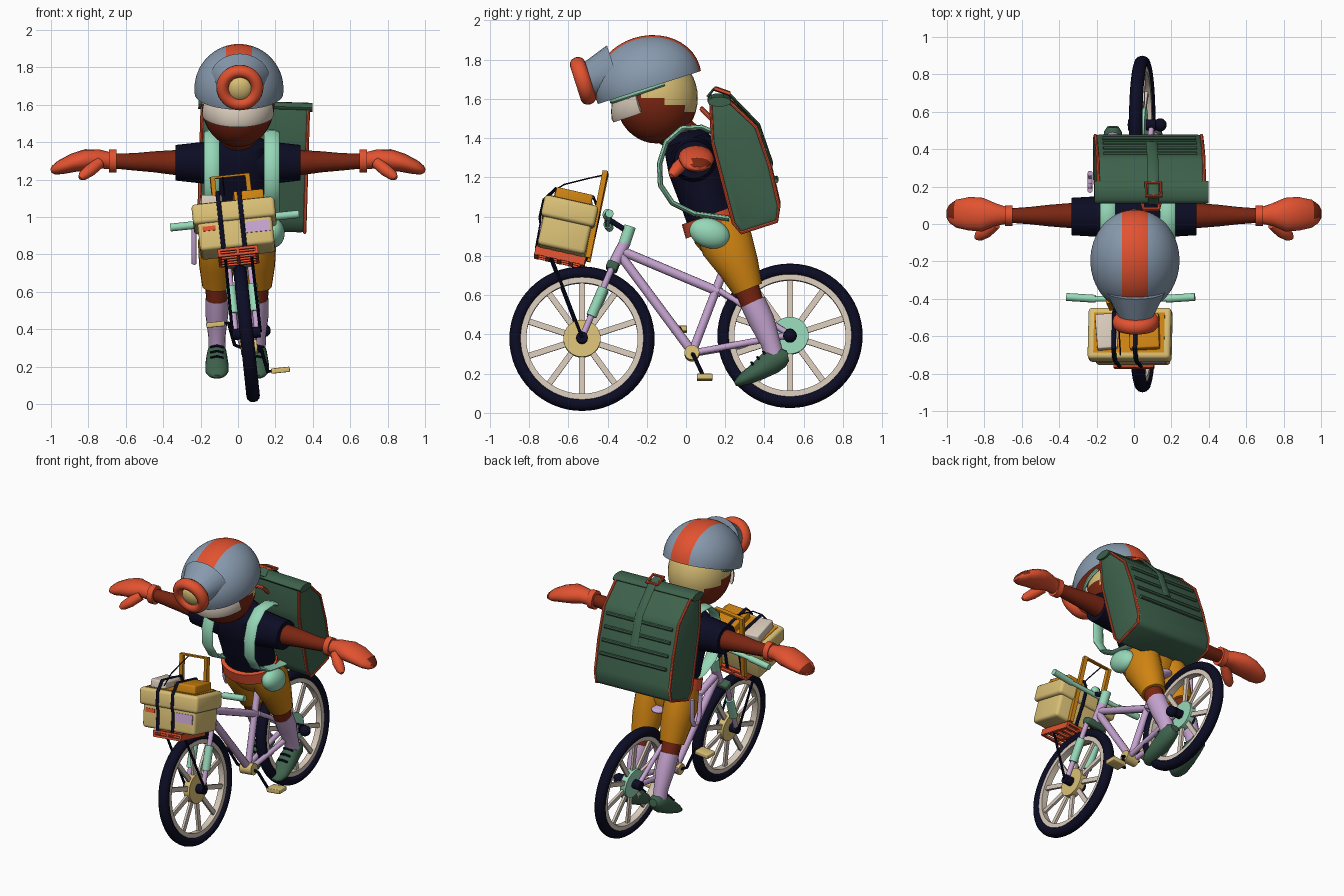
import bpy, bmesh, math
from mathutils import Vector, Matrix, Euler

def lin(c):
    return tuple((v / 255 / 12.92) if v < 10 else ((v / 255 + 0.055) / 1.055) ** 2.4 for v in c) + (1,)

MATS = {}
for n, c in dict(navy=(12, 12, 36), coral=(226, 82, 48), brown=(122, 38, 18), green=(62, 98, 76),
                 mint=(150, 216, 184), lilac=(198, 164, 208), ochre=(208, 132, 18), sand=(218, 192, 118),
                 cream=(216, 202, 186), steel=(136, 154, 174)).items():
    MATS[n] = bpy.data.materials.new(n)
    MATS[n].diffuse_color = lin(c)

frame = Matrix.Identity(4)   # current placement of parts

def add(name, bm, mat, m=Matrix.Identity(4), bevel=0, mat2=None, rule=None):
    bmesh.ops.transform(bm, matrix=frame @ m, verts=bm.verts)
    bmesh.ops.recalc_face_normals(bm, faces=bm.faces)
    if bevel:
        bmesh.ops.bevel(bm, geom=bm.edges[:], offset=bevel, segments=3, profile=0.5, affect='EDGES')
    me = bpy.data.meshes.new(name)
    me.materials.append(MATS[mat])
    if mat2:
        me.materials.append(MATS[mat2])
        for f in bm.faces:
            f.material_index = int(rule(f.calc_center_median()))
    bm.to_mesh(me)
    bm.free()
    ob = bpy.data.objects.new(name, me)
    bpy.context.collection.objects.link(ob)
    return ob

def place(loc, rot=(0, 0, 0), scale=(1, 1, 1)):
    return Matrix.LocRotScale(Vector(loc), Euler(rot), Vector(scale))

def ball(name, loc, scale, mat, rot=(0, 0, 0), **kw):
    bm = bmesh.new()
    bmesh.ops.create_uvsphere(bm, u_segments=32, v_segments=20, radius=1)
    return add(name, bm, mat, place(loc, rot, scale), **kw)

def box(name, loc, size, mat, rot=(0, 0, 0), bevel=0):
    bm = bmesh.new()
    bmesh.ops.create_cube(bm, size=1)
    return add(name, bm, mat, place(loc, rot, size), bevel)

def loft(name, rings, mat, ref=(1, 0, 0), n=16, closed=False, **kw):
    """Elliptic rings (x, y, z, half width along ref, half depth) joined into a body."""
    bm, ref, loops = bmesh.new(), Vector(ref), []
    P = [Vector(r[:3]) for r in rings]
    k = len(P)
    for i, r in enumerate(rings):
        if closed:
            t = P[(i + 1) % k] - P[i - 1]
        else:
            t = P[min(i + 1, k - 1)] - P[max(i - 1, 0)]
        t.normalize()
        s = (ref - t * ref.dot(t)).normalized()
        d = t.cross(s)
        off = math.pi / n if n == 4 else 0
        loops.append([bm.verts.new(P[i] + s * r[3] * math.cos(2 * math.pi * j / n + off)
                                   + d * r[4] * math.sin(2 * math.pi * j / n + off)) for j in range(n)])
    for i in range(k if closed else k - 1):
        a, b = loops[i], loops[(i + 1) % k]
        for j in range(n):
            bm.faces.new((a[j], a[(j + 1) % n], b[(j + 1) % n], b[j]))
    if not closed:
        bm.faces.new(loops[0])
        bm.faces.new(loops[-1])
    return add(name, bm, mat, **kw)

def rod(name, pts, r, mat, ref=(1, 0.01, 0.02), n=12, **kw):
    return loft(name, [(*p, r, r) for p in pts], mat, ref, n, **kw)

def hoop(name, loc, r, w, h, mat, axis='X', rot=(0, 0, 0), n=48, m=12):
    """Ring of radius r around an axis; w is half width along it, h half thickness."""
    pts = []
    for i in range(n):
        c, s = r * math.cos(2 * math.pi * i / n), r * math.sin(2 * math.pi * i / n)
        pts.append((0, c, s, w, h) if axis == 'X' else (c, 0, s, w, h))
    return loft(name, pts, mat, (1, 0, 0) if axis == 'X' else (0, 1, 0), m, True, m=place(loc, rot))

# ---------------- bicycle, leaning to one side ----------------
frame = Matrix.Translation((0.085, 0, 0.005)) @ Matrix.Rotation(-0.105, 4, 'Y')
for part, y, z, hub in (("front", -0.53, 0.375, "sand"), ("rear", 0.53, 0.39, "mint")):
    hoop(part + "_tyre", (0, y, z), 0.338, 0.036, 0.032, "navy", n=64)
    hoop(part + "_rim", (0, y, z), 0.305, 0.03, 0.03, "cream", n=64, m=4)
    for i in range(10):
        a = i * math.pi / 5
        box(part + "_spoke", (0, y - 0.17 * math.sin(a), z + 0.17 * math.cos(a)), (0.016, 0.03, 0.25), "cream", (a, 0, 0))
    rod(part + "_hub", [(-0.022, y, z), (0.022, y, z)], 0.095, hub, (0, 1, 0), 32)
    rod(part + "_axle", [(-0.075, y, z), (0.075, y, z)], 0.03, "navy", (0, 1, 0))
ball("derailleur", (0.095, 0.53, 0.38), (0.035, 0.035, 0.035), "navy")
rod("top_tube", [(0, -0.34, 0.83), (0, 0.18, 0.61)], 0.024, "lilac")
rod("down_tube", [(0, -0.34, 0.81), (0, 0.03, 0.31)], 0.024, "lilac")
rod("seat_tube", [(0, 0.03, 0.3), (0, 0.22, 0.8)], 0.022, "lilac")
ball("saddle", (0, 0.23, 0.82), (0.06, 0.12, 0.025), "lilac")
rod("head_tube", [(0, -0.365, 0.76), (0, -0.31, 0.87)], 0.03, "lilac")
rod("stem_base", [(0, -0.315, 0.86), (0, -0.285, 0.95)], 0.03, "mint")
rod("stem", [(0, -0.29, 0.92), (0, -0.4, 0.99)], 0.014, "navy")
rod("handlebar", [(-0.2, -0.4, 0.98), (0.2, -0.4, 0.98)], 0.015, "mint", (0, 1, 0))
ball("bell", (0, -0.4, 1.01), (0.03, 0.025, 0.03), "mint")
box("fork_crown", (0, -0.375, 0.745), (0.15, 0.06, 0.045), "green", (-0.4, 0, 0), 0.012)
for s in (-1, 1):
    rod("grip", [(s * 0.19, -0.4, 0.98), (s * 0.345, -0.39, 0.98)], 0.021, "mint", (0, 1, 0))
    rod("fork_leg", [(s * 0.058, -0.37, 0.75), (s * 0.058, -0.53, 0.375)], 0.016, "lilac")
    rod("fork_sleeve", [(s * 0.058, -0.42, 0.63), (s * 0.058, -0.482, 0.485)], 0.027, "mint")
    rod("chain_stay", [(s * 0.02, 0.03, 0.3), (s * 0.052, 0.53, 0.39)], 0.017, "lilac")
    rod("seat_stay", [(s * 0.02, 0.17, 0.62), (s * 0.052, 0.53, 0.39)], 0.015, "lilac")
    rod("rack_strut", [(s * 0.07, -0.70, 0.82), (s * 0.075, -0.53, 0.375)], 0.008, "navy", n=8)
    rod("crank", [(s * 0.03, 0.03, 0.3), (s * 0.07, 0.03 + s * 0.01, 0.3 - s * 0.02), (s * 0.09, 0.03 + s * 0.065, 0.3 - s * 0.14),
                  (s * 0.17, 0.03 + s * 0.065, 0.3 - s * 0.14)], 0.01, "navy", n=8, ref=(0.3, 1, 0.4))
    box("pedal", (s * 0.16, 0.03 + s * 0.065, 0.3 - s * 0.14), (0.1, 0.08, 0.028), "sand", bevel=0.005)
rod("chainring", [(-0.04, 0.03, 0.3), (0.05, 0.03, 0.3)], 0.038, "sand", (0, 1, 0), 20)

# ---------------- front box, tray, frame and cargo ----------------
base = frame
rod("carry_frame", [(-0.095, -0.5, 0.78), (-0.095, -0.41, 1.22), (0.095, -0.41, 1.22), (0.095, -0.5, 0.78)],
    0.019, "ochre", (0, 1, 0.2), 4)
rod("carry_cable", [(-0.04, -0.7, 1.12), (-0.04, -0.62, 1.17), (-0.04, -0.5, 1.2), (-0.04, -0.41, 1.22)], 0.004, "navy", n=6)
frame = base @ place((0, -0.605, 0.955), (-0.22, 0, 0))
box("cargo_body", (0, 0, -0.03), (0.40, 0.25, 0.23), "sand", bevel=0.02)
box("cargo_rim", (0, 0, 0.055), (0.445, 0.28, 0.11), "sand", bevel=0.02)
box("cargo_inside", (0, 0, 0.111), (0.38, 0.22, 0.006), "ochre")
box("paper_parcel", (-0.12, 0.0, 0.13), (0.11, 0.19, 0.06), "cream", (0, 0.1, 0.1), 0.008)
box("ochre_parcel", (0.085, 0.0, 0.13), (0.16, 0.19, 0.07), "ochre", (0, 0, 0.05), 0.008)
box("lilac_label", (0.12, -0.126, -0.045), (0.13, 0.008, 0.06), "lilac")
box("coral_label", (-0.14, -0.126, -0.03), (0.07, 0.008, 0.025), "coral")
for x in (-0.075, 0.04):
    loft("cargo_strap", [(x, -0.13, -0.15), (x, -0.135, -0.02), (x, -0.147, 0.01), (x, -0.147, 0.1), (x, -0.1, 0.17), (x, 0.1, 0.17),
                         (x, 0.147, 0.1), (x, 0.147, 0), (x, 0.13, -0.15)] and
         [(x, y, z, 0.012, 0.005) for y, z in ((-0.13, -0.15), (-0.135, -0.02), (-0.147, 0.01), (-0.147, 0.1), (-0.1, 0.17),
                                              (0.1, 0.17), (0.147, 0.1), (0.147, 0), (0.13, -0.15))], "navy", n=8)
for z in (-0.155, -0.185):
    for i in range(5):
        box("tray_slat", (0, -0.12 + i * 0.06, z), (0.21, 0.022, 0.014), "coral")
for x in (-0.1, 0, 0.1):
    box("tray_rail", (x, 0, -0.17), (0.016, 0.26, 0.04), "coral")
frame = Matrix.Identity(4)

# ---------------- head, helmet, lamp and goggles ----------------
ball("head", (0, -0.15, 1.605), (0.195, 0.21, 0.232), "sand", mat2="brown",
     rule=lambda c: c.z + 0.4 * c.y + 0.012 * math.sin(c.y * 50) < 1.545)
loft("neck", [(0, -0.1, 1.47, 0.1, 0.1), (0, 0.04, 1.36, 0.09, 0.09)], "brown")
bm = bmesh.new()
bmesh.ops.create_uvsphere(bm, u_segments=40, v_segments=32, radius=1)
bmesh.ops.rotate(bm, verts=bm.verts, matrix=Matrix.Rotation(math.pi / 2, 3, 'Y'))
bmesh.ops.bisect_plane(bm, geom=bm.verts[:] + bm.edges[:] + bm.faces[:], plane_co=(0, 0, -0.12), plane_no=(0, 0, 1), clear_inner=True)
bmesh.ops.holes_fill(bm, edges=[e for e in bm.edges if e.is_boundary])
add("helmet", bm, "steel", place((0.005, -0.195, 1.685), (0.31, 0, 0), (0.238, 0.278, 0.236)),
    mat2="coral", rule=lambda c: abs(c.x - 0.005) < 0.07 and c.z > 1.62)
loft("lamp_mount", [(0.01, -0.36, 1.74, 0.16, 0.14), (0.01, -0.5, 1.695, 0.09, 0.09)], "steel", n=24)
hoop("lamp_ring", (0.01, -0.525, 1.692), 0.092, 0.04, 0.034, "coral", 'Y', (0.31, 0, 0), 32)
ball("lamp_lens", (0.01, -0.515, 1.685), (0.068, 0.04, 0.068), "sand", (0.31, 0, 0))

def visor(name, a_max, z, h, r, mat):
    pts = []
    for i in range(17):
        a = a_max * (i / 8 - 1)
        x, y = r * math.sin(a), -0.155 - (r + 0.02) * math.cos(a)
        pts.append((x, y, z + 0.35 * (y + 0.37), h, 0.012))
    loft(name, pts, mat, (0, 0, 1), 8)
visor("goggle_lens", 1.15, 1.535, 0.055, 0.195, "cream")
visor("goggle_frame", 1.75, 1.60, 0.024, 0.203, "mint")

# ---------------- body and arms ----------------
loft("torso", [(0, -0.01, 1.43, 0.10, 0.08), (0, 0.0, 1.39, 0.17, 0.12), (0, 0.05, 1.26, 0.185, 0.145),
               (0, 0.1, 1.1, 0.175, 0.135), (0, 0.15, 0.96, 0.175, 0.135)], "navy", n=24)
for s in (-1, 1):
    loft("sleeve", [(s * 0.1, 0.04, 1.29, 0.12, 0.12), (s * 0.2, 0.04, 1.29, 0.108, 0.11), (s * 0.335, 0.04, 1.29, 0.1, 0.095)],
         "navy", (0, 1, 0), 20)
    loft("arm", [(s * 0.3, 0.045, 1.29, 0.07, 0.07), (s * 0.45, 0.045, 1.295, 0.058, 0.056), (s * 0.56, 0.045, 1.295, 0.046, 0.046),
                 (s * 0.67, 0.045, 1.3, 0.038, 0.04)], "brown", (0, 1, 0))
    loft("glove_cuff", [(s * 0.65, 0.045, 1.3, 0.055, 0.062), (s * 0.69, 0.045, 1.3, 0.055, 0.062)], "coral", (0, 1, 0))
    loft("glove", [(s * 0.68, 0.045, 1.3, 0.045, 0.045), (s * 0.74, 0.05, 1.31, 0.06, 0.05), (s * 0.81, 0.05, 1.305, 0.09, 0.058),
                   (s * 0.88, 0.055, 1.29, 0.09, 0.05), (s * 0.95, 0.055, 1.265, 0.075, 0.038), (s * 0.985, 0.055, 1.25, 0.05, 0.025),
                   (s * 1.0, 0.055, 1.245, 0.025, 0.01)], "coral", (0, 1, 0), mat2="brown",
         rule=lambda c: abs(c.x) > 0.95 and c.y > 0.03 and c.z > 1.255)
    loft("thumb", [(s * 0.74, 0.0, 1.29, 0.03, 0.03), (s * 0.79, -0.04, 1.25, 0.035, 0.033), (s * 0.83, -0.065, 1.22, 0.028, 0.026),
                   (s * 0.845, -0.075, 1.208, 0.012, 0.012)], "coral", (0, 1, 0.3))

# ---------------- legs and shoes ----------------
    x = s * 0.108 - 0.005
    loft("shorts_leg", [(s * 0.085, 0.17, 0.96, 0.1, 0.13), (x, 0.21, 0.86, 0.102, 0.135), (x, 0.27, 0.74, 0.095, 0.105),
                        (x, 0.315, 0.63, 0.078, 0.078)], "ochre", n=20)
    loft("knee", [(x, 0.30, 0.66, 0.066, 0.066), (x, 0.345, 0.54, 0.055, 0.058)], "brown")
    loft("sock", [(x, 0.34, 0.565, 0.06, 0.066), (x, 0.385, 0.47, 0.06, 0.066), (x, 0.43, 0.36, 0.046, 0.05),
                  (x, 0.45, 0.29, 0.045, 0.05)], "lilac")
    loft("shoe", [(x, 0.52, 0.29, 0.03, 0.025), (x, 0.495, 0.285, 0.047, 0.05), (x, 0.44, 0.265, 0.054, 0.066), (x, 0.37, 0.215, 0.062, 0.05),
                  (x, 0.30, 0.175, 0.062, 0.034), (x, 0.265, 0.155, 0.045, 0.022), (x, 0.25, 0.147, 0.02, 0.01)], "green")
    for i in range(3):
        y, z = 0.34 + i * 0.03, 0.248 + i * 0.028
        rod("lace", [(x - 0.035, y, z), (x, y - 0.006, z + 0.008), (x + 0.035, y, z)], 0.007, "navy", (0, 1, 0), 6)

# ---------------- pack harness ----------------
    loft("shoulder_strap", [(s * 0.16 + 0.02, y, z, 0.042, 0.014) for y, z in
         ((0.16, 1.42), (0.08, 1.455), (-0.02, 1.45), (-0.1, 1.38), (-0.135, 1.27), (-0.13, 1.16), (-0.07, 1.07), (0.04, 1.015), (0.22, 0.99))],
         "mint", n=8)
loft("pelvis", [(0, 0.15, 1.0, 0.17, 0.13), (0, 0.18, 0.9, 0.185, 0.14), (0, 0.2, 0.82, 0.12, 0.1)], "ochre", n=24)
loft("hip_belt", [(0, 0.12, 1.01, 0.19, 0.15), (0, 0.145, 0.94, 0.195, 0.155)], "coral", n=24)
ball("hip_pouch", (0.19, 0.12, 0.915), (0.06, 0.105, 0.075), "mint", (-0.3, 0, 0))
rod("hanging_loop", [(-0.235, 0.18, 0.94), (-0.235, 0.19, 0.80), (-0.235, 0.21, 0.755), (-0.235, 0.25, 0.755), (-0.235, 0.27, 0.80),
                     (-0.235, 0.27, 0.94)], 0.014, "lilac")

# ---------------- backpack ----------------
frame = Matrix.Translation((0.045, 0, 0)) @ Matrix.Rotation(0.03, 4, 'Y')
SIDE = [(0.12, 1.6), (0.22, 1.6), (0.36, 1.47), (0.43, 1.27), (0.48, 1.06), (0.47, 0.98), (0.28, 0.92), (0.24, 0.97), (0.13, 1.39)]
W = 0.29
bm = bmesh.new()
caps = [[bm.verts.new((x, y, z)) for y, z in SIDE] for x in (-W, W)]
for c in caps:
    bm.faces.new(c)
for i in range(len(SIDE)):
    j = (i + 1) % len(SIDE)
    bm.faces.new((caps[0][i], caps[0][j], caps[1][j], caps[1][i]))
add("backpack", bm, "green", bevel=0.025)
for x in (-W + 0.006, W - 0.006):
    rod("pack_piping", [(x, 0.29 + (y - 0.29) * 0.965, 1.27 + (z - 1.27) * 0.98) for y, z in SIDE], 0.009, "coral", n=8, closed=True)
loft("roll_top", [(-0.305, 0.17, 1.595, 0.025, 0.06), (0.305, 0.17, 1.595, 0.025, 0.06)], "green", (0, 0, 1))
for i in range(4):
    y, z = 0.375 + i * 0.028, 1.43 - i * 0.08
    rod("pack_seam", [(-0.25, y, z), (0.25, y, z)], 0.012, "green", (0, 1, 0), 8)
loft("centre_strap", [(0.01, y, z, 0.03, 0.008) for y, z in ((0.11, 1.61), (0.14, 1.65), (0.22, 1.625), (0.37, 1.47), (0.435, 1.28))], "green", n=8)
rod("buckle", [(-0.03, 0.15, 1.655), (0.05, 0.15, 1.655), (0.05, 0.22, 1.63), (-0.03, 0.22, 1.63)], 0.01, "coral", (0.1, 0.2, 1), 8, closed=True)
rod("grab_handle", [(-0.05, 0.13, 1.5), (-0.04, 0.08, 1.55), (0.04, 0.08, 1.55), (0.05, 0.13, 1.5)], 0.012, "coral", (0, 0.3, 1), 8)

# ---------------- shading ----------------
bpy.ops.object.select_all(action='SELECT')
bpy.context.view_layer.objects.active = bpy.context.selected_objects[0]
bpy.ops.object.shade_smooth_by_angle(angle=math.radians(38))
